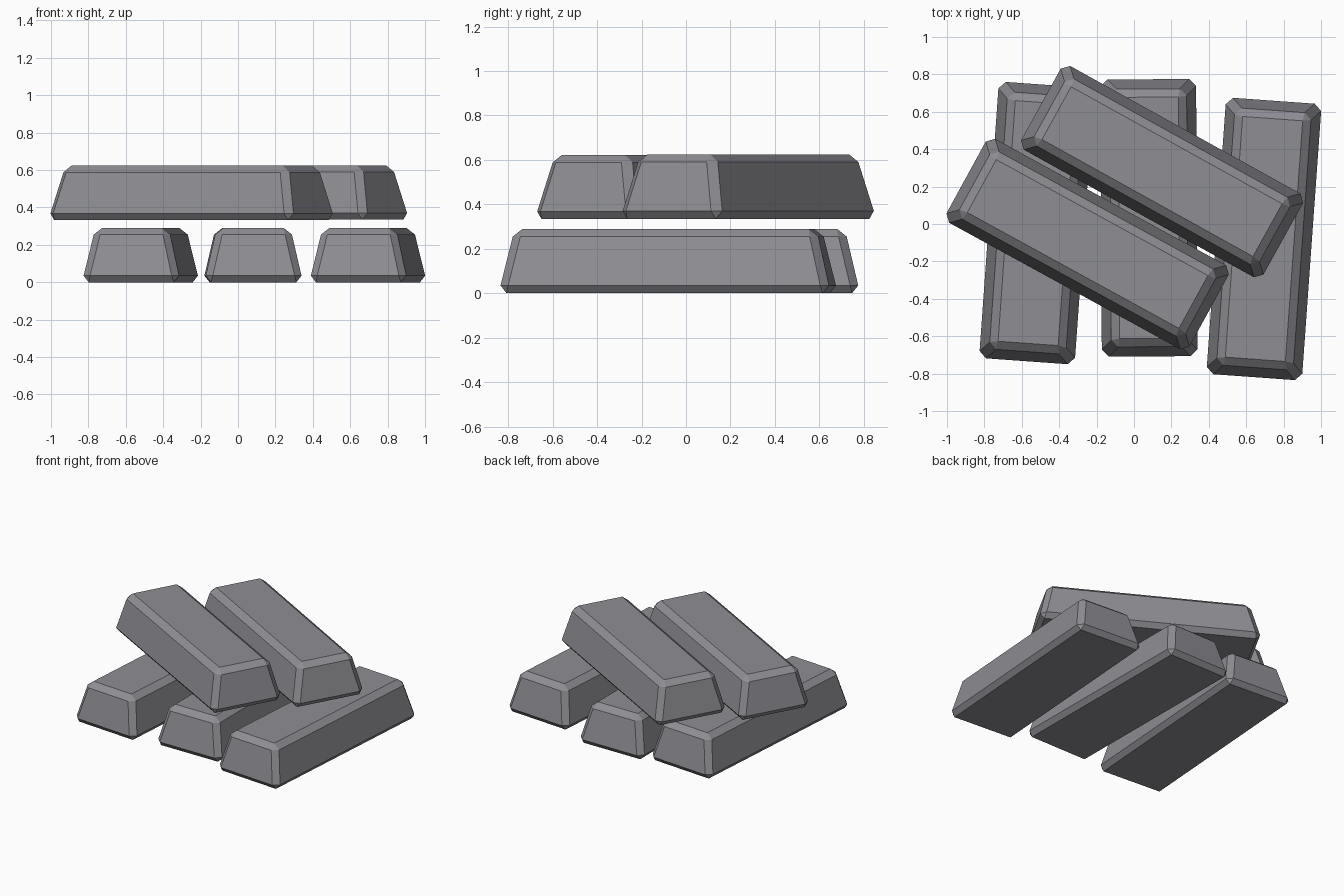
import bpy, bmesh, math

if "Cube" in bpy.data.objects:
    bpy.data.objects.remove(bpy.data.objects["Cube"])

# Dull metal shared by every bar
metal = bpy.data.materials.new("grey_metal")
metal.diffuse_color = (0.27, 0.27, 0.295, 1)
metal.use_nodes = True
metal.node_tree.nodes["Principled BSDF"].inputs["Base Color"].default_value = metal.diffuse_color

BASE = (0.264, 0.749)   # half width, half length at the bottom
TOP = (0.197, 0.681)    # half width, half length at the top
HEIGHT = 0.29


def ingot(name, x, y, z, degrees):
    """Tapered cast bar with chamfered edges, long axis along local y."""
    bm = bmesh.new()
    bmesh.ops.create_cube(bm, size=2)
    for v in bm.verts:
        half = TOP if v.co.z > 0 else BASE
        v.co.x *= half[0]
        v.co.y *= half[1]
        v.co.z = HEIGHT if v.co.z > 0 else 0
    bmesh.ops.bevel(bm, geom=bm.edges[:], offset=0.036, segments=1,
                    profile=0.5, affect='EDGES')
    bmesh.ops.recalc_face_normals(bm, faces=bm.faces[:])
    mesh = bpy.data.meshes.new(name)
    bm.to_mesh(mesh)
    bm.free()
    mesh.materials.append(metal)
    obj = bpy.data.objects.new(name, mesh)
    obj.location = (x, y, z)
    obj.rotation_euler.z = math.radians(degrees)
    bpy.context.collection.objects.link(obj)
    return obj


# Lower layer of three bars
ingot("lower_bar_left", -0.52, 0.005, 0, -4.1)
ingot("lower_bar_middle", 0.08, 0.033, 0, 0.3)
ingot("lower_bar_right", 0.695, -0.08, 0, -4.1)

# Upper layer of two bars laid across
ingot("upper_bar_front", -0.248, -0.107, 0.333, 61.3)
ingot("upper_bar_back", 0.15, 0.28, 0.335, 61.0)
